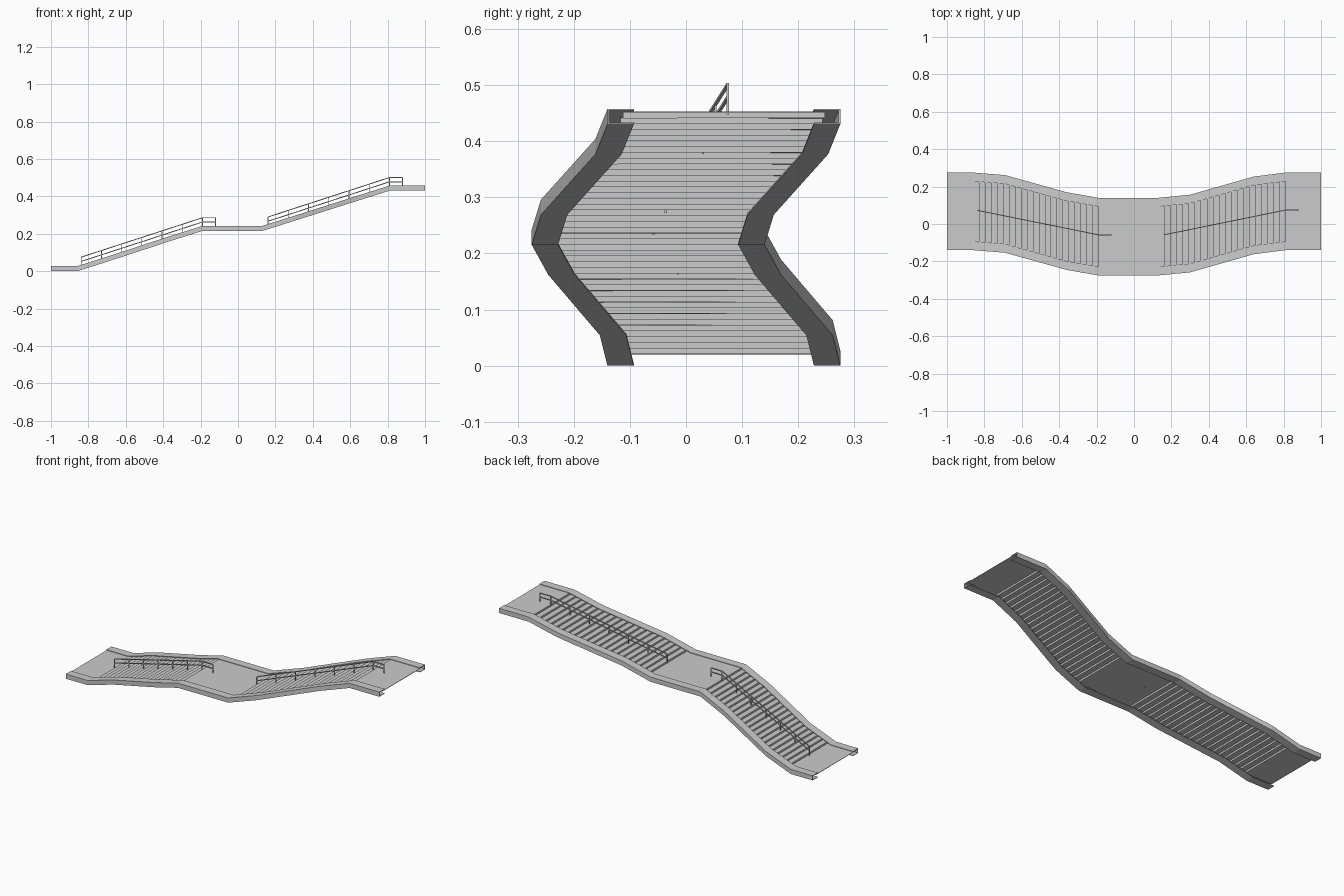
import bpy, bmesh
from mathutils import Vector

if "Cube" in bpy.data.objects:
    bpy.data.objects.remove(bpy.data.objects["Cube"])

# Path of the walkway: x, centre y, underside z
PATH = [(-1, .0675, 0), (-.86, .0675, 0), (-.69, .054, .054), (-.36, -.038, .162),
        (-.19, -.0675, .2155), (.13, -.0675, .2155), (.30, -.051, .269),
        (.64, .046, .377), (.81, .0675, .4305), (1, .0675, .4305)]
HALF, FLANGE, DEPTH, T = .2075, .047, .027, .003
DECK = .0225
STEPS = 21


def centre_y(x):
    for a, b in zip(PATH, PATH[1:]):
        if x <= b[0] + 1e-6:
            return a[1] + (b[1] - a[1]) * (x - a[0]) / (b[0] - a[0])
    return PATH[-1][1]


def finish(name, bm):
    bmesh.ops.recalc_face_normals(bm, faces=bm.faces)
    mesh = bpy.data.meshes.new(name)
    bm.to_mesh(mesh)
    bm.free()
    ob = bpy.data.objects.new(name, mesh)
    bpy.context.collection.objects.link(ob)
    return ob


def loft(bm, sections):
    """Skin matching closed sections and cap both ends."""
    rings = [[bm.verts.new(p) for p in s] for s in sections]
    n = len(rings[0])
    for a, b in zip(rings, rings[1:]):
        for i in range(n):
            j = (i + 1) % n
            bm.faces.new((a[i], a[j], b[j], b[i]))
    bm.faces.new(rings[0])
    bm.faces.new(rings[-1][::-1])


# Side stringers: channels with the open side facing the steps
o, i, h = HALF, HALF - FLANGE, DEPTH
channel = [(o, 0), (o, h), (i, h), (i, h - T), (o - T, h - T), (o - T, T), (i, T), (i, 0)]
for name, side in (("stringer_front", -1), ("stringer_back", 1)):
    bm = bmesh.new()
    loft(bm, [[(x, y + side * d, z + dz) for d, dz in channel] for x, y, z in PATH])
    finish(name, bm)

# Landings and both flights as one folded plate
profile = [(-1, 0)]
for start, end in ((1, 4), (5, 8)):
    x0, z0 = PATH[start][0], PATH[start][2]
    run = (PATH[end][0] - x0) / STEPS
    rise = (PATH[end][2] - z0) / STEPS
    profile.append((x0, z0))
    for k in range(1, STEPS + 1):
        profile += [(x0 + k * run, z0 + (k - 1) * rise), (x0 + k * run, z0 + k * rise)]
profile.append((1, PATH[-1][2]))
bm = bmesh.new()
rows = []
for x, z in profile:
    y = centre_y(x)
    rows.append([bm.verts.new((x, y + s * .18, z + DECK)) for s in (-1, 1)])
for a, b in zip(rows, rows[1:]):
    bm.faces.new((a[0], b[0], b[1], a[1]))
steps = finish("steps_and_landings", bm)
if steps.data.polygons[0].normal.z < 0:
    steps.data.flip_normals()
mod = steps.modifiers.new("plate_thickness", 'SOLIDIFY')
mod.thickness = .0025
mod.offset = -1


def bar(bm, points, r=.0025):
    """Square bar through points, upright or along the walkway."""
    d = Vector(points[-1]) - Vector(points[0])
    upright = abs(d.x) < 1e-6
    ring = [(-r, -r), (r, -r), (r, r), (-r, r)]
    loft(bm, [[(x + u, y + v, z) if upright else (x, y + u, z + v) for u, v in ring]
              for x, y, z in points])


# Centre handrails: two rails on evenly spaced posts
for name, pts in (("lower_handrail", [(-.838, .073, .0275), (-.19, -.058, .238), (-.12, -.058, .238)]),
                  ("upper_handrail", [(.16, -.058, .242), (.81, .0745, .453), (.88, .0745, .453)])):
    bm = bmesh.new()
    for lift in (.025, .048):
        bar(bm, [(x, y, z + lift) for x, y, z in pts])
    a, b, c = map(Vector, pts)
    for p in [a.lerp(b, k / 6) for k in range(7)] + [c]:
        bar(bm, [(p.x, p.y, p.z - .005), (p.x, p.y, p.z + .048)], .002)
    finish(name, bm)
